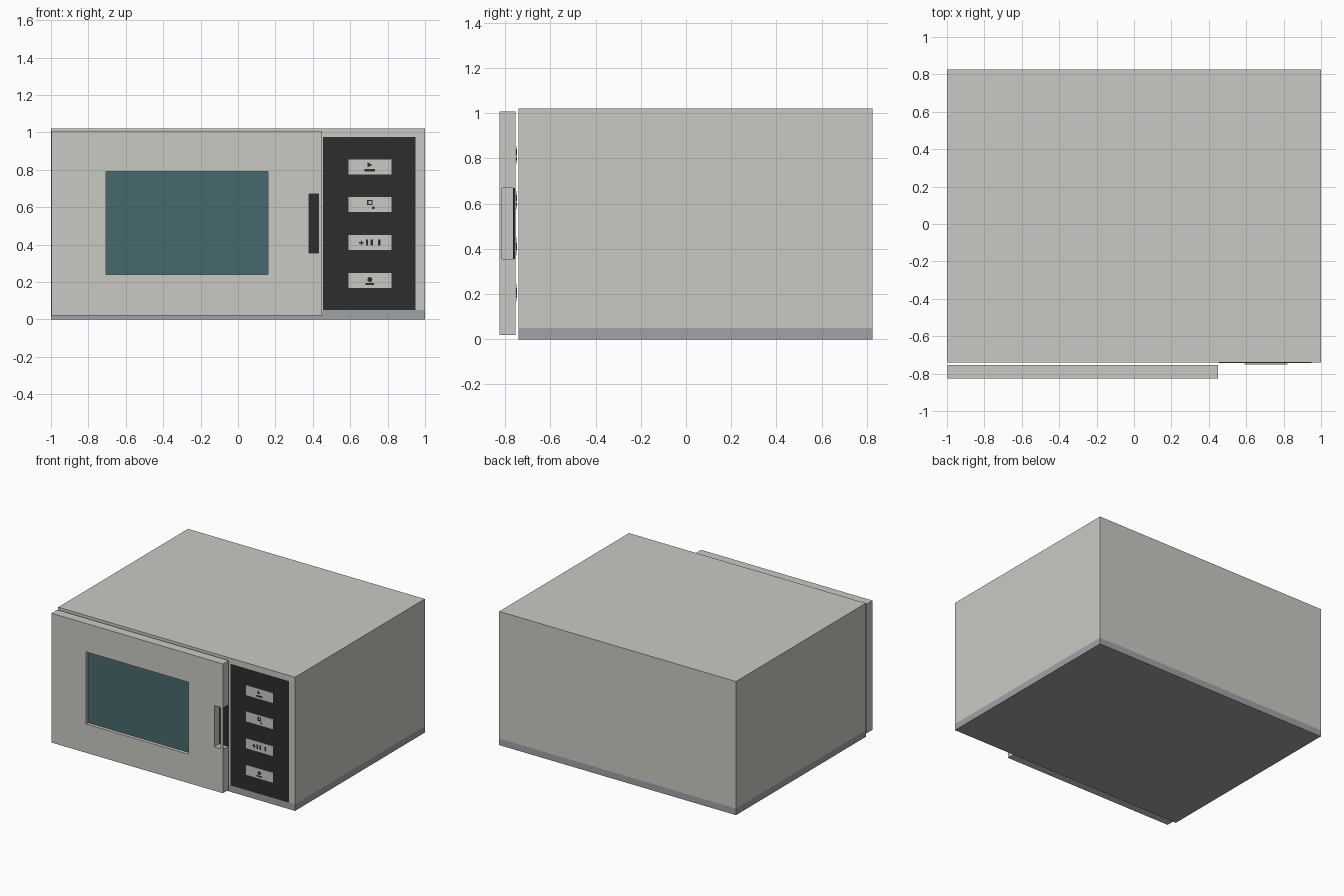
import bpy
import bmesh
import math
from mathutils import Vector

old = bpy.data.objects.get("Cube")
if old:
    bpy.data.objects.remove(old, do_unlink=True)


def material(name, rgb):
    mat = bpy.data.materials.new(name)
    mat.use_nodes = True
    mat.diffuse_color = (*rgb, 1)
    mat.node_tree.nodes["Principled BSDF"].inputs["Base Color"].default_value = (*rgb, 1)
    return mat


GREY = material("warm light grey", (0.584, 0.584, 0.552))
BASE = material("cool mid grey", (0.35, 0.366, 0.381))
DARK = material("charcoal", (0.026, 0.026, 0.026))
GLASS = material("teal glass", (0.061, 0.141, 0.156))


def prism(name, points, direction, mat):
    """Extrude a closed polygon along a direction."""
    bm = bmesh.new()
    face = bm.faces.new([bm.verts.new(p) for p in points])
    result = bmesh.ops.extrude_face_region(bm, geom=[face])
    moved = [v for v in result["geom"] if isinstance(v, bmesh.types.BMVert)]
    bmesh.ops.translate(bm, verts=moved, vec=Vector(direction))
    bmesh.ops.recalc_face_normals(bm, faces=bm.faces)
    mesh = bpy.data.meshes.new(name)
    bm.to_mesh(mesh)
    bm.free()
    mesh.materials.append(mat)
    obj = bpy.data.objects.new(name, mesh)
    bpy.context.collection.objects.link(obj)
    return obj


def box(name, x, y, z, mat):
    corners = [(x[0], y[0], z[0]), (x[1], y[0], z[0]),
               (x[1], y[0], z[1]), (x[0], y[0], z[1])]
    return prism(name, corners, (0, y[1] - y[0], 0), mat)


def cut(target, cutter):
    """Apply a boolean cut and discard the cutter."""
    mod = target.modifiers.new("cut", "BOOLEAN")
    mod.operation = "DIFFERENCE"
    mod.solver = "EXACT"
    mod.object = cutter
    cutter.hide_render = True
    bpy.context.view_layer.objects.active = target
    bpy.ops.object.modifier_apply(modifier=mod.name)
    bpy.data.objects.remove(cutter, do_unlink=True)


# Housing and base band
depth = (-0.74, 0.825)
box("housing", (-1, 1), depth, (0.05, 1.02), GREY)
box("base_band", (-1, 1), depth, (0, 0.05), BASE)

# Door with window opening and a pull slot open at front and side
door = box("door", (-0.997, 0.45), (-0.825, -0.755), (0.02, 1.007), GREY)
window_x, window_z = (-0.705, 0.16), (0.24, 0.79)
cut(door, box("window_cutter", window_x, (-0.9, -0.7), window_z, GREY))
pull_z = (0.355, 0.67)
pull = [(0.38, -0.9), (0.43, -0.9), (0.43, -0.815),
        (0.5, -0.815), (0.5, -0.7), (0.38, -0.7)]
cut(door, prism("pull_cutter", [(x, y, pull_z[0]) for x, y in pull],
                (0, 0, pull_z[1] - pull_z[0]), GREY))
box("window_glass", window_x, (-0.8, -0.76), window_z, GLASS)
box("pull_back_plate", (0.38, 0.45), (-0.765, -0.755), pull_z, DARK)

# Control panel and buttons
box("control_panel", (0.455, 0.95), (-0.742, -0.735), (0.05, 0.975), DARK)
heights = [0.815, 0.615, 0.41, 0.207]
for i, z in enumerate(heights):
    box(f"button_{i + 1}", (0.59, 0.82), (-0.75, -0.747), (z - 0.04, z + 0.04), GREY)


# Button symbols as thin plates
def symbol(name, points, x, z):
    prism(name, [(x + u, -0.7515, z + v) for u, v in points], (0, 0.002, 0), DARK)


def bar(name, x, z, w, h):
    symbol(name, [(-w, -h), (w, -h), (w, h), (-w, h)], x, z)


mid = 0.705
symbol("start_triangle", [(-0.013, -0.012), (0.014, 0), (-0.013, 0.016)], mid, heights[0] + 0.01)
bar("start_dash", mid, heights[0] - 0.017, 0.028, 0.006)
for side in (-1, 1):
    bar("stop_square_side", mid + side * 0.011, heights[1] + 0.01, 0.003, 0.014)
    bar("stop_square_edge", mid, heights[1] + 0.01 + side * 0.011, 0.008, 0.003)
bar("stop_dash", mid + 0.018, heights[1] - 0.018, 0.006, 0.006)
bar("plus_horizontal", mid - 0.045, heights[2], 0.012, 0.003)
bar("plus_vertical", mid - 0.045, heights[2], 0.003, 0.012)
for offset in (-0.015, 0.01, 0.05):
    bar("time_mark", mid + offset, heights[2], 0.006, 0.016)
ring = [(0.014 * math.cos(a), 0.014 * math.sin(a))
        for a in (math.tau * k / 8 for k in range(8))]
symbol("defrost_dot", ring, mid, heights[3] + 0.006)
bar("defrost_dash", mid, heights[3] - 0.018, 0.022, 0.005)
